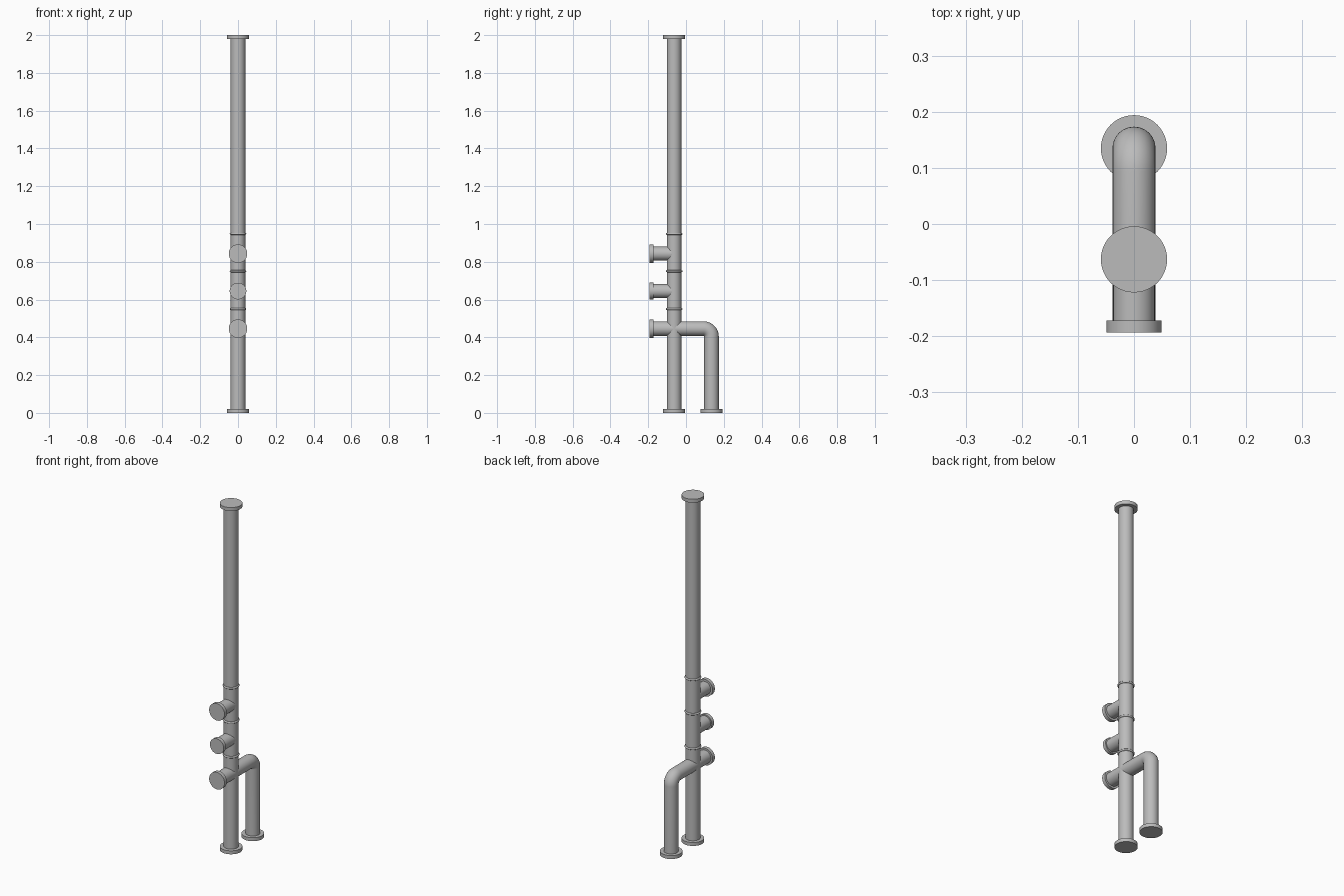
import bpy
import math
from mathutils import Vector

cube = bpy.data.objects.get("Cube")
if cube:
    bpy.data.objects.remove(cube, do_unlink=True)

steel = bpy.data.materials.new("grey_steel")
steel.use_nodes = True
GREY = (0.5, 0.5, 0.5, 1)
steel.diffuse_color = GREY
steel.node_tree.nodes["Principled BSDF"].inputs["Base Color"].default_value = GREY

R = 0.0385           # pipe radius
MAIN_Y = -0.063      # riser axis
DROP_Y = 0.135       # side drop axis
LOW_Z = 0.446        # height of the crossing branch


def rod(name, start, end, radius):
    """Closed smooth cylinder between two points."""
    a, b = Vector(start), Vector(end)
    bpy.ops.mesh.primitive_cylinder_add(vertices=48, radius=radius,
                                        depth=(b - a).length, location=(a + b) / 2)
    ob = bpy.context.object
    ob.name = name
    ob.rotation_euler = (b - a).to_track_quat('Z', 'Y').to_euler()
    ob.data.materials.append(steel)
    bpy.ops.object.shade_smooth_by_angle(angle=math.radians(35))
    return ob


# Main riser with end flanges
rod("riser_pipe", (0, MAIN_Y, 0.01), (0, MAIN_Y, 1.99), R)
rod("riser_bottom_flange", (0, MAIN_Y, 0), (0, MAIN_Y, 0.02), 0.059)
rod("riser_top_flange", (0, MAIN_Y, 1.98), (0, MAIN_Y, 2), 0.059)

# Weld rings around the riser, rounded in section
for i, z in enumerate((0.55, 0.75, 0.948)):
    bpy.ops.mesh.primitive_torus_add(major_radius=R, minor_radius=0.0055,
                                     major_segments=48, minor_segments=12,
                                     location=(0, MAIN_Y, z))
    ring = bpy.context.object
    ring.name = f"weld_ring_{i + 1}"
    ring.data.materials.append(steel)
    bpy.ops.object.shade_smooth()

# Front outlets with flanges
for i, (z, r, flange) in enumerate(((LOW_Z, R, 0.049), (0.645, 0.037, 0.044), (0.843, 0.037, 0.049))):
    rod(f"outlet_pipe_{i + 1}", (0, MAIN_Y, z), (0, -0.18, z), r)
    rod(f"outlet_flange_{i + 1}", (0, -0.172, z), (0, -0.193, z), flange)

# Rear branch: one swept pipe with a rounded elbow
BEND = 0.042
points = [(0, MAIN_Y, LOW_Z)]
for k in range(13):
    a = math.radians(90 * k / 12)
    points.append((0, DROP_Y - BEND + BEND * math.sin(a), LOW_Z - BEND + BEND * math.cos(a)))
points.append((0, DROP_Y, 0.01))
curve = bpy.data.curves.new("branch_pipe", 'CURVE')
curve.dimensions = '3D'
curve.bevel_depth = R
curve.bevel_resolution = 10
curve.use_fill_caps = True
path = curve.splines.new('POLY')
path.points.add(len(points) - 1)
for p, co in zip(path.points, points):
    p.co = (*co, 1)
path.use_smooth = True
curve.materials.append(steel)
branch = bpy.data.objects.new("branch_pipe", curve)
bpy.context.collection.objects.link(branch)
bpy.ops.object.select_all(action='DESELECT')
branch.select_set(True)
bpy.context.view_layer.objects.active = branch
bpy.ops.object.convert(target='MESH')
bpy.ops.object.shade_smooth_by_angle(angle=math.radians(35))

rod("branch_flange", (0, DROP_Y, 0), (0, DROP_Y, 0.02), 0.059)
